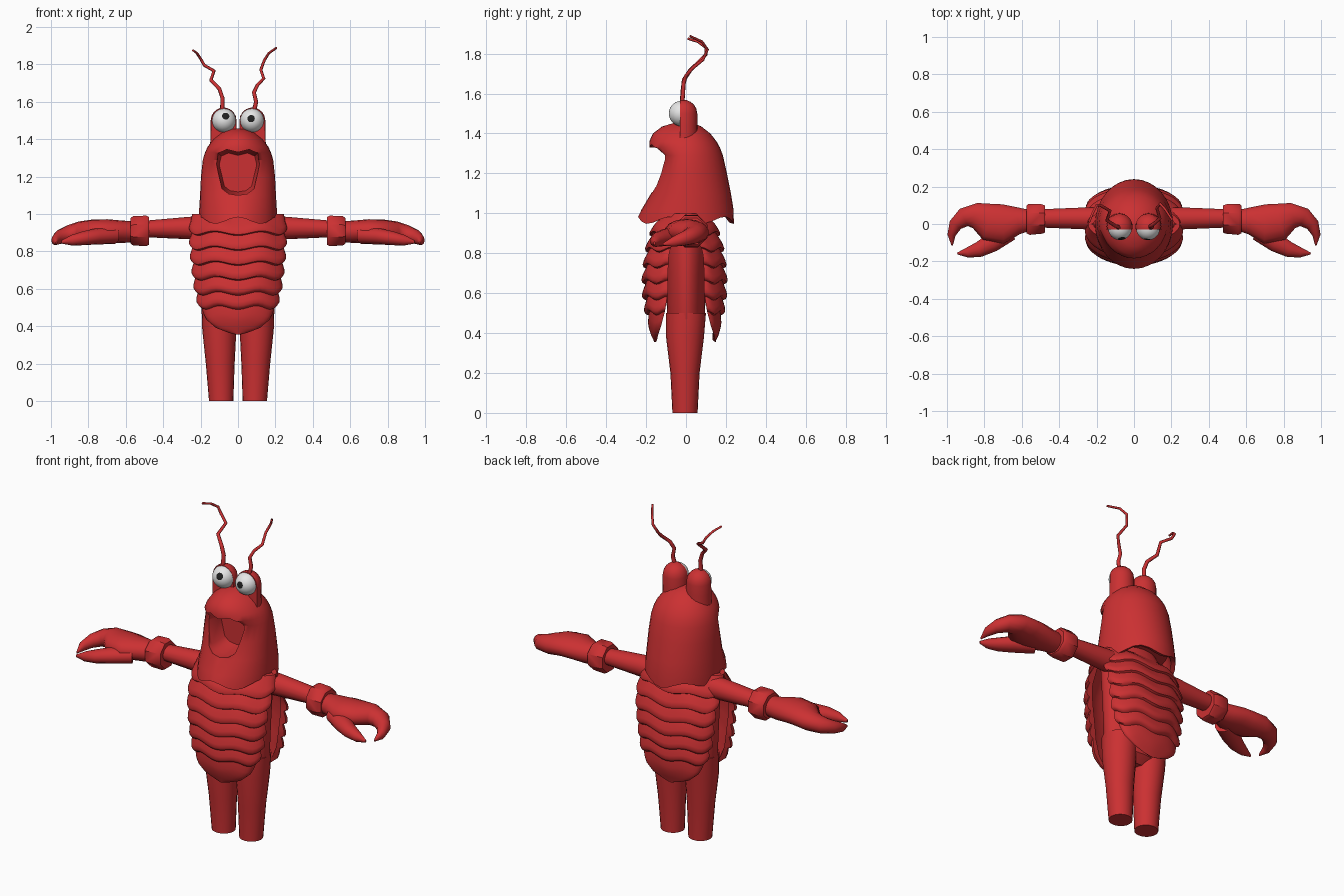
import bpy, bmesh, math
from mathutils import Vector

if "Cube" in bpy.data.objects:
    bpy.data.objects.remove(bpy.data.objects["Cube"])


def material(name, rgb):
    m = bpy.data.materials.new(name)
    m.diffuse_color = (*rgb, 1)
    m.use_nodes = True
    m.node_tree.nodes["Principled BSDF"].inputs["Base Color"].default_value = m.diffuse_color
    return m


RED = material("shell red", (0.60, 0.03, 0.032))
WHITE = material("eye white", (0.85, 0.85, 0.85))
BLACK = material("pupil black", (0.015, 0.015, 0.015))


def make(name, bm, mats=(RED,)):
    bmesh.ops.recalc_face_normals(bm, faces=bm.faces)
    me = bpy.data.meshes.new(name)
    bm.to_mesh(me)
    bm.free()
    for m in mats:
        me.materials.append(m)
    ob = bpy.data.objects.new(name, me)
    bpy.context.collection.objects.link(ob)
    return ob


def loft(name, rings):
    """Skin closed rings of equal length and cap both ends."""
    bm = bmesh.new()
    rows = [[bm.verts.new(p) for p in r] for r in rings]
    n = len(rows[0])
    for a, b in zip(rows, rows[1:]):
        for i in range(n):
            j = (i + 1) % n
            bm.faces.new((a[i], a[j], b[j], b[i]))
    bm.faces.new(rows[0])
    bm.faces.new(rows[-1])
    return make(name, bm)


def column(name, secs, n=20):
    """Upright loft from (z, cx, cy, rx, ry) sections."""
    ang = [2 * math.pi * i / n for i in range(n)]
    return loft(name, [[(cx + rx * math.cos(a), cy + ry * math.sin(a), z) for a in ang]
                       for z, cx, cy, rx, ry in secs])


def limb(name, secs, s, n=14):
    """Sideways loft from (x, y, z, half width, half height), mirrored by s."""
    rings = []
    for k, (x, y, z, rw, rh) in enumerate(secs):
        p, q = secs[max(k - 1, 0)], secs[min(k + 1, len(secs) - 1)]
        t = Vector((q[0] - p[0], q[1] - p[1])).normalized()
        ring = []
        for i in range(n):
            a = 2 * math.pi * (i + 0.5) / n
            c = rw * math.cos(a)
            ring.append((s * (x - t.y * c), y + t.x * c, z + rh * math.sin(a)))
        rings.append(ring)
    return loft(name, rings)


def interp(table, z):
    """Linear lookup in a table of descending z."""
    for a, b in zip(table, table[1:]):
        if z >= b[0]:
            f = (a[0] - z) / (a[0] - b[0])
            return [u + (v - u) * f for u, v in zip(a[1:], b[1:])]
    return list(table[-1][1:])


# Torso and legs
column("torso", [(0.36, 0, 0, 0.09, 0.04), (0.40, 0, 0, 0.17, 0.085), (0.47, 0, 0, 0.195, 0.095),
                 (0.7, 0, 0, 0.205, 0.1), (0.9, 0, 0, 0.215, 0.11), (0.98, 0, 0, 0.20, 0.11),
                 (1.05, 0, 0, 0.12, 0.09)])
for s, side in ((1, "left"), (-1, "right")):
    column(side + "_leg", [(0, s * 0.09, -0.005, 0.065, 0.063), (0.2, s * 0.095, -0.005, 0.077, 0.073),
                           (0.38, s * 0.1, -0.005, 0.091, 0.095), (0.5, s * 0.1, 0, 0.095, 0.1)])

# Ridged front and back shells: z, half width, depth, side edge
SHAPE = [(1.0, 0.245, 0.10, 0.0), (0.95, 0.25, 0.155, 0.015), (0.88, 0.252, 0.185, 0.045),
         (0.8, 0.25, 0.20, 0.085), (0.7, 0.24, 0.212, 0.09), (0.6, 0.228, 0.21, 0.09),
         (0.5, 0.205, 0.195, 0.105), (0.43, 0.165, 0.182, 0.125), (0.39, 0.115, 0.172, 0.14),
         (0.365, 0.05, 0.163, 0.145), (0.355, 0.01, 0.16, 0.15)]
ROWS = [1.0, 0.90, 0.82, 0.74, 0.66, 0.58, 0.505]
LEVELS = [(1.0, 0.0), (0.95, 0.003)]
for top, bottom in zip(ROWS, ROWS[1:]):
    LEVELS += [(bottom + 0.035, 0.008), (bottom + 0.014, 0.012), (bottom, 0.006), (bottom - 0.006, -0.007)]
LEVELS += [(0.46, 0.003), (0.43, 0.004), (0.39, 0.003), (0.365, 0), (0.355, 0)]
SEG = 24
for face, name, depth in ((-1, "front_shell", 1.0), (1, "back_shell", 0.93)):
    rings = []
    for z, off in LEVELS:
        hw, d, e = interp(SHAPE, z)
        wave = 0.010 * min(1, max(0, (z - 0.38) / 0.1)) * min(1, (1.0 - z) / 0.05)
        outer, inner = [], []
        for i in range(SEG + 1):
            t = math.pi * (i / SEG - 0.5)
            dz = -wave * math.cos(6 * t)
            for lst, o in ((outer, off), (inner, -min(0.03, hw * 0.4))):
                lst.append(((hw + o) * math.sin(t),
                            face * (e + (d * depth + o - e) * math.cos(t)), z + dz))
        # inner side is nudged in from the rim
        inner = [(x, y + face * 0.002, z2) for x, y, z2 in inner]
        rings.append(outer + inner[::-1])
    loft(name, rings)

# Arms, cuffs, claws
for s, side in ((1, "left"), (-1, "right")):
    limb(side + "_arm", [(0.15, 0.03, 0.925, 0.062, 0.066), (0.26, 0.03, 0.925, 0.06, 0.06),
                         (0.5, 0.03, 0.92, 0.05, 0.044)], s)
    limb(side + "_cuff", [(0.475, 0.027, 0.91, 0.05, 0.05), (0.476, 0.027, 0.91, 0.078, 0.08),
                          (0.49, 0.027, 0.91, 0.085, 0.088), (0.56, 0.025, 0.91, 0.09, 0.085),
                          (0.575, 0.025, 0.91, 0.08, 0.073), (0.576, 0.025, 0.91, 0.05, 0.05)], s, 8)
    limb(side + "_claw", [(0.55, 0.02, 0.905, 0.055, 0.055), (0.62, 0.018, 0.905, 0.075, 0.06),
                          (0.70, 0.0, 0.91, 0.108, 0.062), (0.78, 0.012, 0.91, 0.102, 0.06),
                          (0.85, 0.045, 0.905, 0.07, 0.055), (0.91, 0.035, 0.893, 0.052, 0.047),
                          (0.955, -0.005, 0.877, 0.037, 0.038), (0.976, -0.06, 0.86, 0.022, 0.027),
                          (0.972, -0.115, 0.845, 0.004, 0.006)], s)
    limb(side + "_claw_finger", [(0.66, -0.04, 0.885, 0.05, 0.045), (0.76, -0.10, 0.88, 0.052, 0.043),
                                 (0.83, -0.137, 0.87, 0.042, 0.037), (0.89, -0.153, 0.86, 0.028, 0.028),
                                 (0.945, -0.158, 0.85, 0.005, 0.008)], s)

# Bell-shaped head: z, half width, front depth, back depth
HEAD = [(0.965, 0.208, 0.24, 0.24), (1.02, 0.208, 0.222, 0.238), (1.10, 0.203, 0.175, 0.225),
        (1.2, 0.198, 0.145, 0.205), (1.29, 0.188, 0.13, 0.185), (1.33, 0.176, 0.184, 0.17),
        (1.36, 0.162, 0.184, 0.153), (1.40, 0.132, 0.166, 0.122), (1.435, 0.088, 0.12, 0.077),
        (1.453, 0.042, 0.06, 0.037), (1.458, 0.008, 0.01, 0.008)]
N = 32


def head_ring(z, hw, f, b, scallop=0.0):
    ring = []
    for i in range(N):
        t = 2 * math.pi * i / N
        c = math.cos(t)
        ring.append((hw * math.sin(t), -c * (f if c > 0 else b), z + scallop * math.cos(5 * t)))
    return ring


rings = [head_ring(1.04, 0.17, 0.17, 0.19), head_ring(0.972, 0.185, 0.212, 0.215, 0.018)]
rings += [head_ring(*r, 0.018 if k == 0 else 0) for k, r in enumerate(HEAD)]
head = loft("head", rings)

# Mouth opening cut into the head
HALF = [(0, 1.33), (0.06, 1.345), (0.105, 1.325), (0.118, 1.27), (0.085, 1.135), (0.05, 1.108), (0, 1.10)]
outline = HALF + [(-x, z) for x, z in HALF[-2:0:-1]]
cutter = loft("mouth_cutter", [[(x * k, y, 1.22 + (z - 1.22) * k) for x, z in outline]
                               for y, k in ((-0.4, 1.0), (-0.12, 1.0), (-0.02, 0.85))])
cutter.hide_render = True
mod = head.modifiers.new("mouth", 'BOOLEAN')
mod.object, mod.operation, mod.solver = cutter, 'DIFFERENCE', 'EXACT'
bpy.context.view_layer.update()
cut = bpy.data.meshes.new_from_object(head.evaluated_get(bpy.context.evaluated_depsgraph_get()))
head.modifiers.clear()
head.data = cut
bpy.data.objects.remove(cutter)

# Eyes with stalks behind them
CY, CZ = -0.022, 1.5
for s, side, look in ((1, "left", (-0.005, -0.06, 0.010)), (-1, "right", (0.010, -0.06, 0.025))):
    bm = bmesh.new()
    bmesh.ops.create_uvsphere(bm, u_segments=24, v_segments=20, radius=0.064)
    for f in bm.faces:
        f.material_index = 1 if f.calc_center_median().z > 0.064 * math.cos(math.radians(19)) else 0
    eye = make(side + "_eye", bm, (WHITE, BLACK))
    eye.rotation_euler = Vector(look).to_track_quat('Z', 'Y').to_euler()
    eye.location = (s * 0.075, CY, CZ)

    secs = [(1.36, 0.072), (1.44, 0.07)] + [(CZ + 0.069 * math.sin(a), 0.069 * math.cos(a))
                                           for a in (0, 0.35, 0.7, 1.0, 1.3, 1.5)]
    stalk = column(side + "_eye_stalk", [(z, s * 0.077, CY + 0.008, r, r * 1.02) for z, r in secs])
    bm = bmesh.new()
    bm.from_mesh(stalk.data)
    bmesh.ops.bisect_plane(bm, geom=bm.verts[:] + bm.edges[:] + bm.faces[:],
                           plane_co=(0, CY - 0.008, 0), plane_no=(0, -1, 0), clear_outer=True)
    bmesh.ops.holes_fill(bm, edges=[e for e in bm.edges if e.is_boundary])
    bm.to_mesh(stalk.data)
    bm.free()

# Crooked antennae
FEELERS = {
    "left": [(0.085, -0.02, 1.55), (0.097, -0.015, 1.6), (0.085, -0.012, 1.65), (0.105, 0, 1.69),
             (0.138, 0.03, 1.725), (0.122, 0.085, 1.77), (0.14, 0.108, 1.82), (0.165, 0.08, 1.86), (0.205, 0.02, 1.888)],
    "right": [(-0.085, -0.02, 1.55), (-0.083, -0.015, 1.62), (-0.10, -0.01, 1.67), (-0.145, 0.02, 1.715),
              (-0.128, 0.07, 1.765), (-0.18, 0.10, 1.795), (-0.20, 0.10, 1.83), (-0.22, 0.06, 1.86), (-0.24, 0.01, 1.875)]}
for side, pts in FEELERS.items():
    cu = bpy.data.curves.new(side + "_antenna", 'CURVE')
    cu.dimensions, cu.bevel_depth, cu.bevel_resolution, cu.use_fill_caps = '3D', 0.011, 1, True
    sp = cu.splines.new('POLY')
    sp.points.add(len(pts) - 1)
    for k, (p, q) in enumerate(zip(sp.points, pts)):
        p.co = (*q, 1)
        p.radius = 1.1 - 0.07 * k
    cu.materials.append(RED)
    bpy.context.collection.objects.link(bpy.data.objects.new(side + "_antenna", cu))

# Smooth shading with crisp edges
for ob in bpy.context.scene.objects:
    if ob.type == 'MESH':
        ob.select_set(True)
        bpy.context.view_layer.objects.active = ob
bpy.ops.object.shade_smooth_by_angle(angle=math.radians(40))
